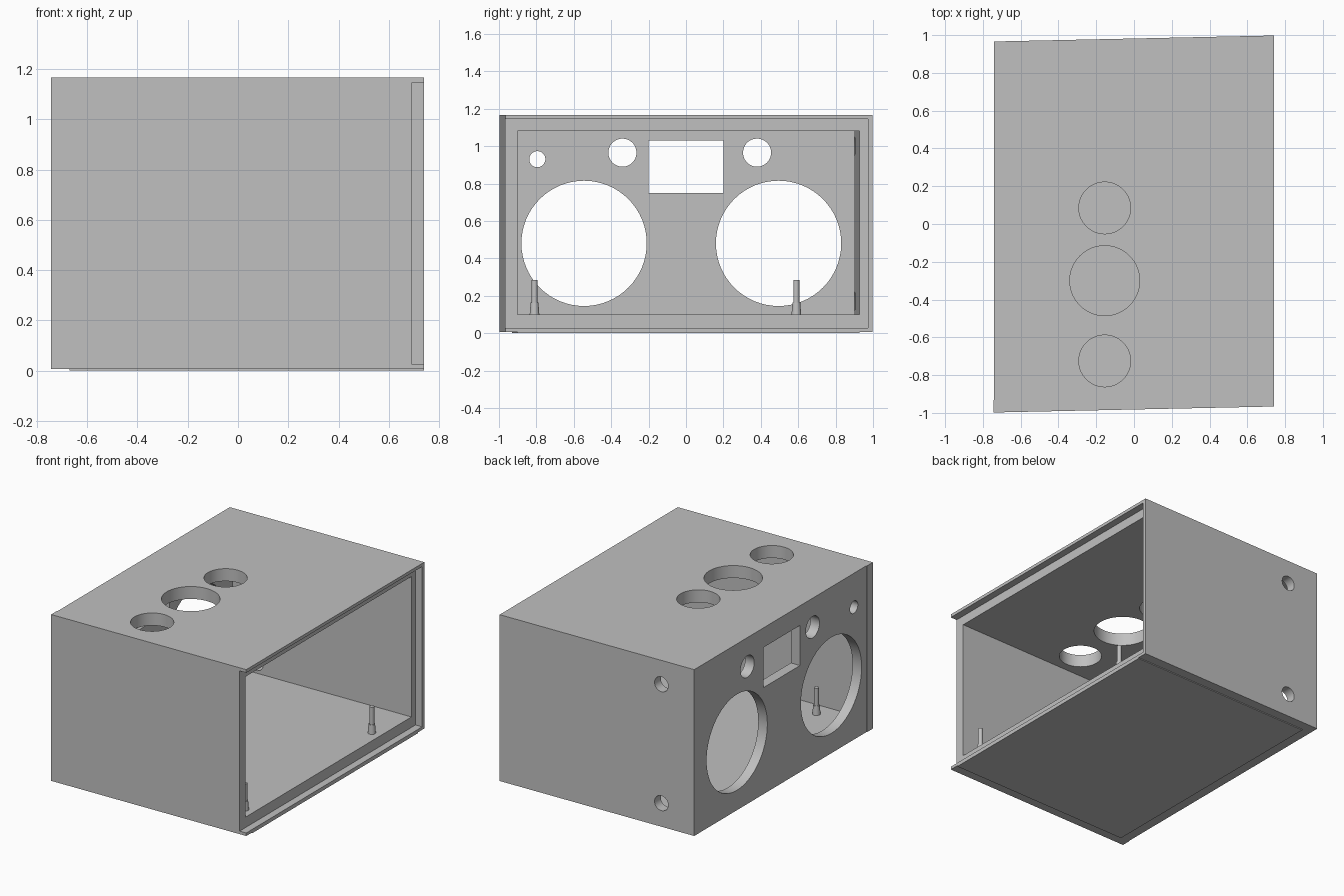
import bpy, bmesh, math
from mathutils import Matrix, Vector

if "Cube" in bpy.data.objects:
    bpy.data.objects.remove(bpy.data.objects["Cube"])

SHEAR = 0.0213            # side walls lean slightly along the depth
XF, XB = 0.74, -0.74      # open end, panel end
TOP, BASE = 1.167, 0.006
HALF = 0.982              # half width before the lean

grey = bpy.data.materials.new("light grey plastic")
grey.use_nodes = True
colour = (0.53, 0.53, 0.53, 1)
grey.diffuse_color = colour
grey.node_tree.nodes["Principled BSDF"].inputs["Base Color"].default_value = colour


def finish(name, bm):
    mesh = bpy.data.meshes.new(name)
    bm.to_mesh(mesh)
    bm.free()
    mesh.materials.append(grey)
    obj = bpy.data.objects.new(name, mesh)
    bpy.context.collection.objects.link(obj)
    return obj


def box(name, x, y, z, lean=SHEAR):
    """Box from three (low, high) ranges, leaning in y along x."""
    bm = bmesh.new()
    bmesh.ops.create_cube(bm, size=1)
    for v in bm.verts:
        v.co = Vector(r[0] if c < 0 else r[1] for c, r in zip(v.co, (x, y, z)))
        v.co.y += lean * v.co.x
    return finish(name, bm)


def cylinder(name, centre, radius, depth, axis="Z", top=None, sides=64):
    bm = bmesh.new()
    turn = {"X": Matrix.Rotation(math.pi / 2, 4, "Y"),
            "Y": Matrix.Rotation(math.pi / 2, 4, "X"),
            "Z": Matrix.Identity(4)}[axis]
    bmesh.ops.create_cone(bm, cap_ends=True, segments=sides, radius1=radius,
                          radius2=radius if top is None else top, depth=depth,
                          matrix=Matrix.Translation(centre) @ turn)
    return finish(name, bm)


def smooth(obj):
    bpy.ops.object.select_all(action="DESELECT")
    obj.select_set(True)
    bpy.context.view_layer.objects.active = obj
    bpy.ops.object.shade_smooth_by_angle(angle=math.radians(30))


def cut(target, cutters):
    """Subtract the cutters, bake the result and remove the cutters."""
    for c in cutters:
        c.hide_render = True
        mod = target.modifiers.new("cut", "BOOLEAN")
        mod.operation, mod.solver, mod.object = "DIFFERENCE", "EXACT", c
    graph = bpy.context.evaluated_depsgraph_get()
    mesh = bpy.data.meshes.new_from_object(target.evaluated_get(graph))
    target.modifiers.clear()
    target.data = mesh
    for c in cutters:
        bpy.data.objects.remove(c)


# Outer shell
shell = box("cabinet_shell", (XB, XF), (-HALF, HALF), (BASE, TOP))
inner = (-HALF + 0.066, HALF - 0.069)
cutters = [
    box("cavity", (XB + 0.07, XF + 0.1), inner, (0.1, 1.08)),
    # lid seat, open through the front wall
    box("lid_seat", (0.69, XF + 0.1), (-HALF - 0.1, HALF - 0.024), (0.027, 1.145)),
    # display window in the speaker panel
    box("display_window", (XB - 0.1, XB + 0.15), (-0.2, 0.2), (0.75, 1.03), 0),
]

# Speaker, knob and switch holes in the panel
for y, z, r in ((-0.545, 0.48, 0.335), (0.495, 0.48, 0.335), (-0.34, 0.965, 0.075),
                (0.38, 0.965, 0.075), (-0.795, 0.93, 0.043)):
    cutters.append(cylinder("panel_hole", (XB, y, z), r, 0.3, "X"))

# Round openings in the top
for y, r in ((0.085, 0.137), (-0.3, 0.185), (-0.725, 0.137)):
    cutters.append(cylinder("top_hole", (-0.155, y, TOP), r, 0.4))

# Socket holes in the back wall
for z in (0.17, 1.0):
    cutters.append(cylinder("socket_hole", (-0.49, 0.95, z), 0.052, 0.3, "Y", sides=32))
cut(shell, cutters)
smooth(shell)

# Thin raised plate under the floor
box("floor_plate", (XB + 0.07, XF), inner, (0, BASE + 0.003))

# Raised edge of the front wall on the panel side
box("front_wall_edge", (XB - 0.004, XB + 0.001), (-HALF, inner[0]), (BASE, TOP))

# Mounting posts on the floor
for x in (0.62, -0.44):
    for y in (-0.81, 0.59):
        smooth(cylinder("post_base", (x, y, 0.13), 0.026, 0.066, top=0.021, sides=32))
        smooth(cylinder("post_pin", (x, y, 0.22), 0.016, 0.13, sides=32))
